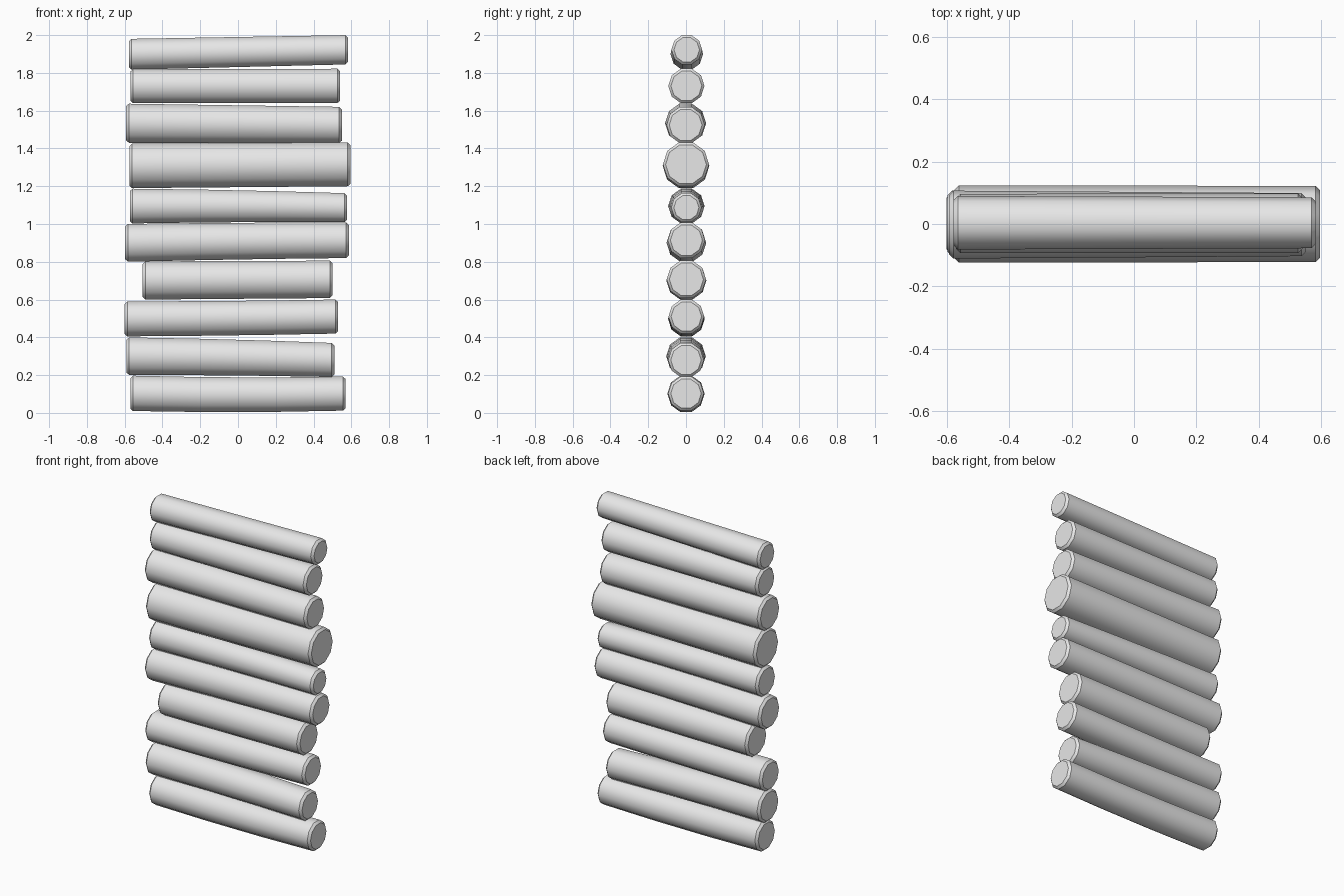
import bpy, bmesh
from math import cos, sin, pi

cube = bpy.data.objects.get("Cube")
if cube:
    bpy.data.objects.remove(cube)

# One plain grey for every log
grey = bpy.data.materials.new("plain_grey")
grey.use_nodes = True
colour = (0.8, 0.8, 0.8, 1)
grey.diffuse_color = colour
grey.node_tree.nodes["Principled BSDF"].inputs["Base Color"].default_value = colour

SIDES = 10
FLAT = cos(pi / SIDES)   # half height of a decagon lying on a flat side
BEVEL = 0.014


def build_log(name, x0, x1, left, right, sag, y):
    """Ten-sided log; left and right are (bottom, top) heights at its ends."""
    def section(x):
        t = (x - x0) / (x1 - x0)
        low = left[0] + (right[0] - left[0]) * t
        high = left[1] + (right[1] - left[1]) * t
        return (low + high) / 2, (high - low) / 2 / FLAT

    # Stations: bevelled end, straight run with two slight bends, bevelled end
    third = (x1 - x0) / 3
    stations = [(x0, -BEVEL, 0), (x0 + BEVEL, 0, 0), (x0 + third, 0, sag),
                (x1 - third, 0, sag), (x1 - BEVEL, 0, 0), (x1, -BEVEL, 0)]
    bm = bmesh.new()
    rings = []
    for x, inset, drop in stations:
        z, r = section(x)
        r += inset
        angles = [2 * pi * i / SIDES for i in range(SIDES)]
        rings.append([bm.verts.new((x, y + r * cos(a), z + drop + r * sin(a)))
                      for a in angles])
    for a, b in zip(rings, rings[1:]):
        for i in range(SIDES):
            j = (i + 1) % SIDES
            bm.faces.new((a[i], a[j], b[j], b[i]))
    bm.faces.new(rings[0])
    bm.faces.new(rings[-1])
    bmesh.ops.recalc_face_normals(bm, faces=bm.faces)
    mesh = bpy.data.meshes.new(name)
    bm.to_mesh(mesh)
    bm.free()
    mesh.materials.append(grey)
    obj = bpy.data.objects.new(name, mesh)
    bpy.context.collection.objects.link(obj)
    return obj


# Stack from bottom to top: ends, end heights, bend, sideways shift
stack = [
    (-0.57, 0.57, (0.01, 0.197), (0.012, 0.192), -0.006, 0.0),
    (-0.59, 0.51, (0.2, 0.4), (0.19, 0.37), 0.003, 0.0),
    (-0.6, 0.53, (0.405, 0.59), (0.42, 0.6), -0.002, 0.002),
    (-0.505, 0.5, (0.6, 0.802), (0.608, 0.806), 0.0, 0.002),
    (-0.597, 0.587, (0.8, 1.0), (0.82, 1.008), 0.002, 0.002),
    (-0.573, 0.578, (1.003, 1.187), (1.01, 1.163), 0.003, 0.002),
    (-0.575, 0.595, (1.19, 1.425), (1.2, 1.432), 0.0, 0.0),
    (-0.592, 0.55, (1.43, 1.637), (1.428, 1.62), 0.0, -0.002),
    (-0.57, 0.54, (1.64, 1.82), (1.64, 1.822), 0.0, 0.002),
    (-0.578, 0.583, (1.817, 1.98), (1.845, 2.0), 0.0, 0.004),
]
logs = [build_log(f"log_{n}", *spec) for n, spec in enumerate(stack, 1)]

# Round sides, crisp ends
bpy.ops.object.select_all(action="DESELECT")
for log in logs:
    log.select_set(True)
bpy.context.view_layer.objects.active = logs[0]
bpy.ops.object.shade_smooth_by_angle(angle=pi * 0.23)
